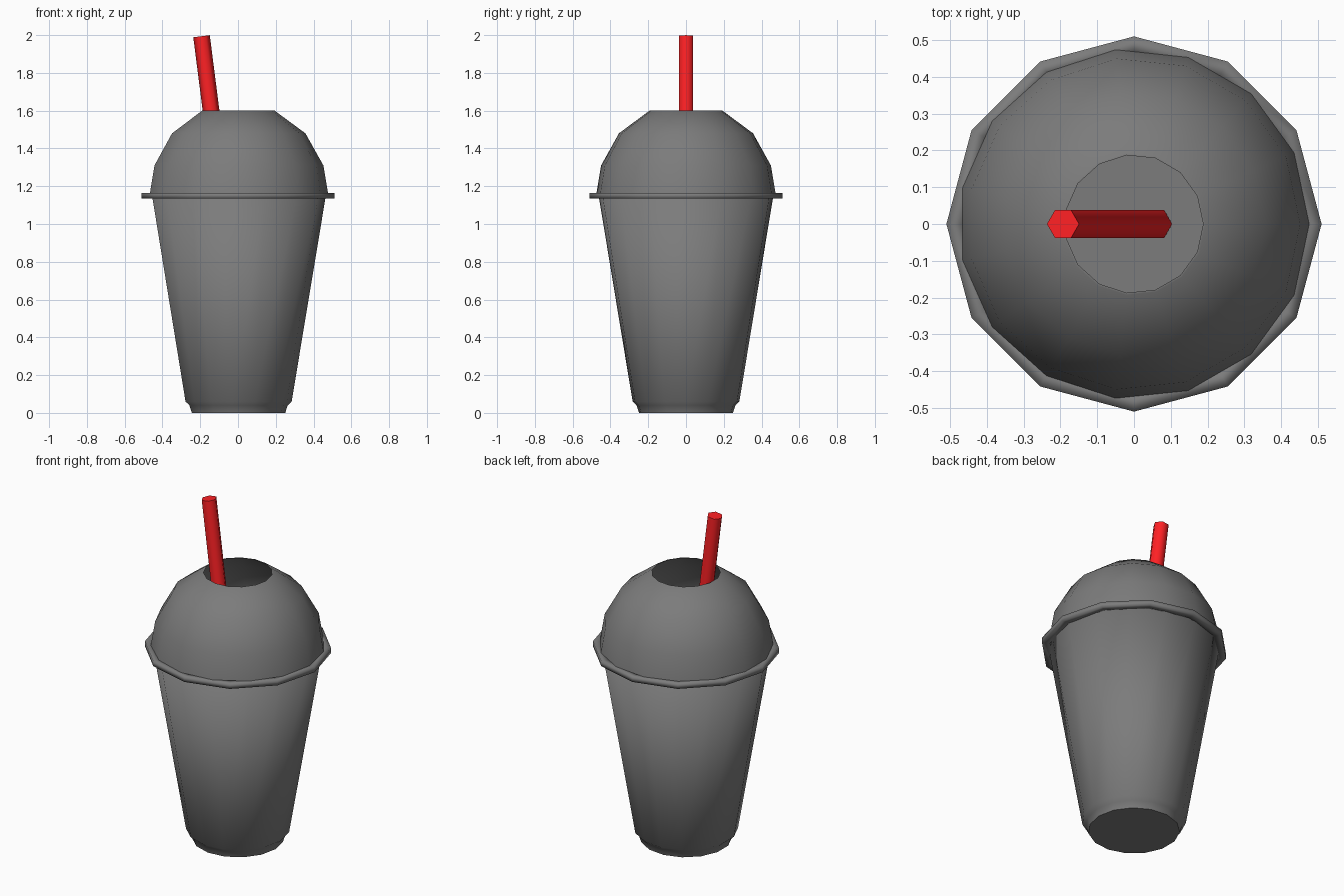
import bpy, bmesh
from math import sin, cos, pi, radians
from mathutils import Vector

if "Cube" in bpy.data.objects:
    bpy.data.objects.remove(bpy.data.objects["Cube"])

GREY = (0.2, 0.2, 0.2, 1)
RED = (1.0, 0.015, 0.018, 1)


def finish(name, bm, angle, color, thickness=0):
    bmesh.ops.recalc_face_normals(bm, faces=bm.faces)
    mesh = bpy.data.meshes.new(name)
    bm.to_mesh(mesh)
    bm.free()
    ob = bpy.data.objects.new(name, mesh)
    bpy.context.collection.objects.link(ob)
    if thickness:
        mod = ob.modifiers.new("wall", 'SOLIDIFY')
        mod.thickness = thickness
        mod.offset = -1
    mat = bpy.data.materials.new(name + "_colour")
    mat.diffuse_color = color
    mat.use_nodes = True
    mat.node_tree.nodes["Principled BSDF"].inputs["Base Color"].default_value = mat.diffuse_color
    mesh.materials.append(mat)
    bpy.ops.object.select_all(action='DESELECT')
    bpy.context.view_layer.objects.active = ob
    ob.select_set(True)
    bpy.ops.object.shade_smooth_by_angle(angle=radians(angle))
    return ob


def lathe(profile, sides, floor=False, closed=False):
    """Revolve (radius, height) points around z."""
    bm = bmesh.new()
    rings = [[bm.verts.new((r * cos(2 * pi * i / sides), r * sin(2 * pi * i / sides), z))
              for i in range(sides)] for r, z in profile]
    pairs = list(zip(rings, rings[1:]))
    if closed:
        pairs.append((rings[-1], rings[0]))
    for a, b in pairs:
        for i in range(sides):
            j = (i + 1) % sides
            bm.faces.new((a[i], a[j], b[j], b[i]))
    if floor:
        bm.faces.new(rings[0][::-1])
    return bm


# Tapered cup with a stepped foot
cup = [(0.25, 0), (0.263, 0.04), (0.284, 0.06), (0.465, 1.15)]
finish("cup", lathe(cup, 15, floor=True), 40, GREY, thickness=0.006)

# Open domed lid: outer wall, flat lip, inner wall
dome = [(0.478, 1.155), (0.452, 1.31), (0.357, 1.48), (0.194, 1.6)]
inner = [(r - 0.006, z - (0.004 if z < 1.59 else 0)) for r, z in reversed(dome)]
finish("dome_lid", lathe(dome + inner, 15, closed=True), 40, GREY)

# Twelve-sided flat band where lid meets cup
band = [(0.465, 1.135), (0.51, 1.135), (0.51, 1.165), (0.465, 1.165)]
finish("lid_rim", lathe(band, 12, closed=True), 180, GREY)

# Leaning six-sided straw
bottom, top = Vector((0.06, 0, 0.015)), Vector((-0.193, 0, 1.994))
axis = top - bottom
straw_profile = [(0.044, -axis.length / 2), (0.044, axis.length / 2)]
bm = lathe(straw_profile, 6, floor=True)
bmesh.ops.holes_fill(bm, edges=[e for e in bm.edges if e.is_boundary], sides=6)
straw = finish("straw", bm, 65, RED)
straw.location = (bottom + top) / 2
straw.rotation_euler = (0, -Vector((0, 0, 1)).angle(axis), 0)
